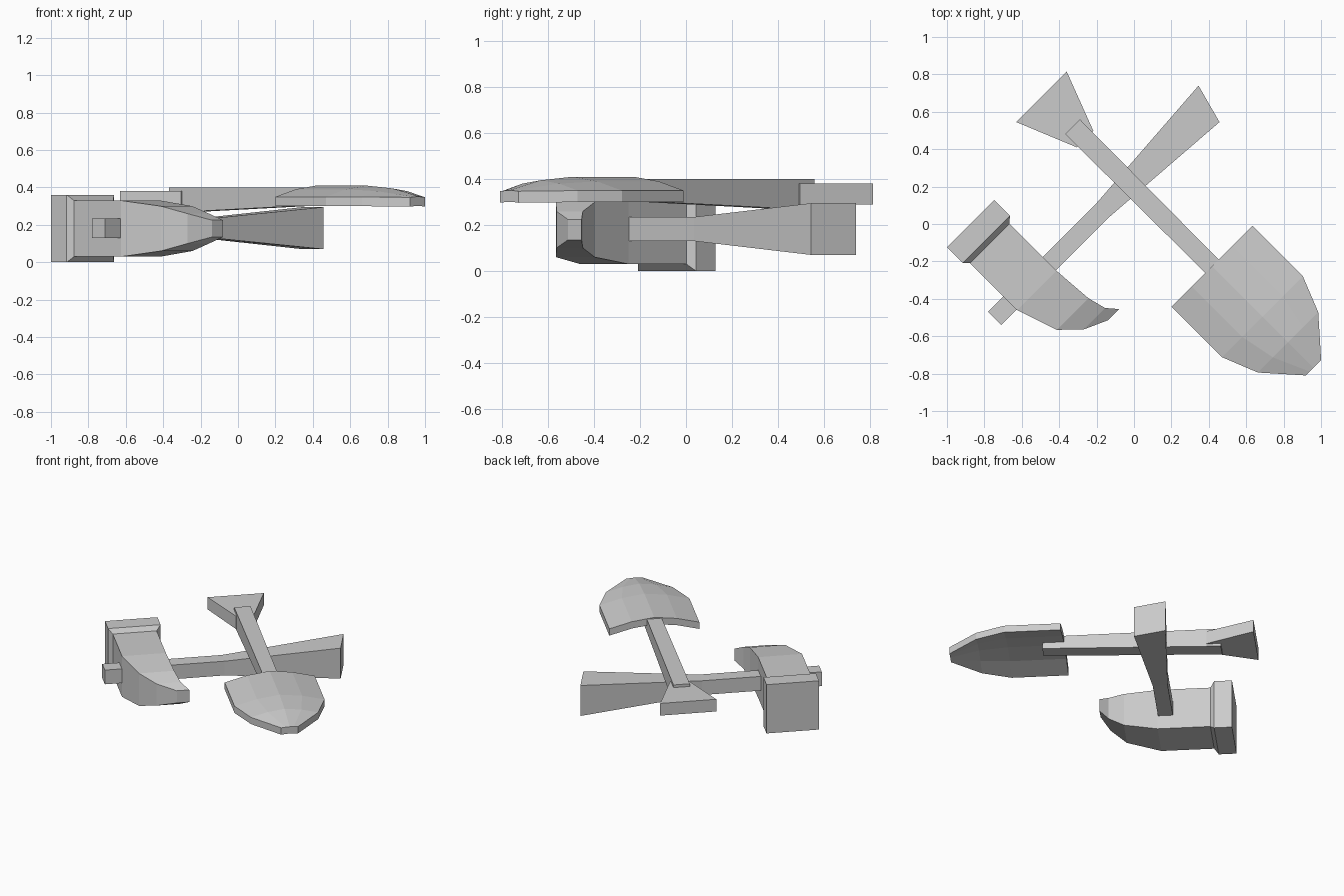
import bpy, bmesh
from math import sqrt

if "Cube" in bpy.data.objects:
    bpy.data.objects.remove(bpy.data.objects["Cube"])


def place(w, u, z):
    """Diagonal axes: w runs front-right, u runs back-right."""
    return ((w + u) / sqrt(2), (u - w) / sqrt(2), z)


def loft(name, rings):
    """Skin a closed solid through matching rings of (w, u, z) points."""
    bm = bmesh.new()
    vs = [[bm.verts.new(place(*p)) for p in r] for r in rings]
    n = len(rings[0])
    for a, b in zip(vs, vs[1:]):
        for i in range(n):
            j = (i + 1) % n
            bm.faces.new((a[i], a[j], b[j], b[i]))
    # End caps split into strips so arched sections stay clean
    for r in (vs[0], vs[-1]):
        for i in range(n // 2 - 1):
            bm.faces.new((r[i], r[i + 1], r[n - 2 - i], r[n - 1 - i]))
    bmesh.ops.recalc_face_normals(bm, faces=bm.faces)
    me = bpy.data.meshes.new(name)
    bm.to_mesh(me)
    bm.free()
    ob = bpy.data.objects.new(name, me)
    bpy.context.collection.objects.link(ob)
    return ob


def rect(a, b, z0, z1):
    """Rectangular ring standing on two plan points (w, u)."""
    return [(*a, z0), (*b, z0), (*b, z1), (*a, z1)]


def along_w(w, u0, u1, z0, z1):
    return rect((w, u0), (w, u1), z0, z1)


# Hammer handle, flaring to a slanted end
loft("hammer_handle", [
    rect((-.22, -.884), (-.12, -.884), .13, .235),
    rect((-.22, -.07), (-.12, -.07), .13, .235),
    rect((-.279, .767), (-.062, .7085), .07, .295)])

# Hammer head: striking block, chamfer, body and curved peen
loft("hammer_head", [along_w(*s) for s in (
    (-.62, -.795, -.438, 0, .36),
    (-.50, -.795, -.438, 0, .36),
    (-.472, -.768, -.47, .03, .33),
    (-.117, -.768, -.47, .03, .33),
    (.108, -.692, -.453, .06, .30),
    (.208, -.59, -.427, .10, .26),
    (.265, -.463, -.378, .135, .225))])

# Shovel shaft and its flared grip
loft("shovel_shaft", [along_w(-.60, .08, .191, .265, .40),
                      along_w(.60, .085, .185, .31, .40)])
loft("shovel_grip", [along_w(-.831, -.06, .322, .29, .38),
                     along_w(-.505, .074, .198, .285, .38)])

# Shovel blade: arched shell narrowing to a blunt tip
blade = []
for w, half, edge, crown in ((.455, .306, .35, .06), (.836, .306, .35, .06),
                             (1.03, .228, .35, .045), (1.223, .057, .347, .004)):
    arch = [(w, .135 + half * t, edge + crown * (1 - abs(t) ** 1.6))
            for t in (-1, -.5, 0, .5, 1)]
    blade.append(arch + [(a, b, z - .05) for a, b, z in reversed(arch)])
loft("shovel_blade", blade)
